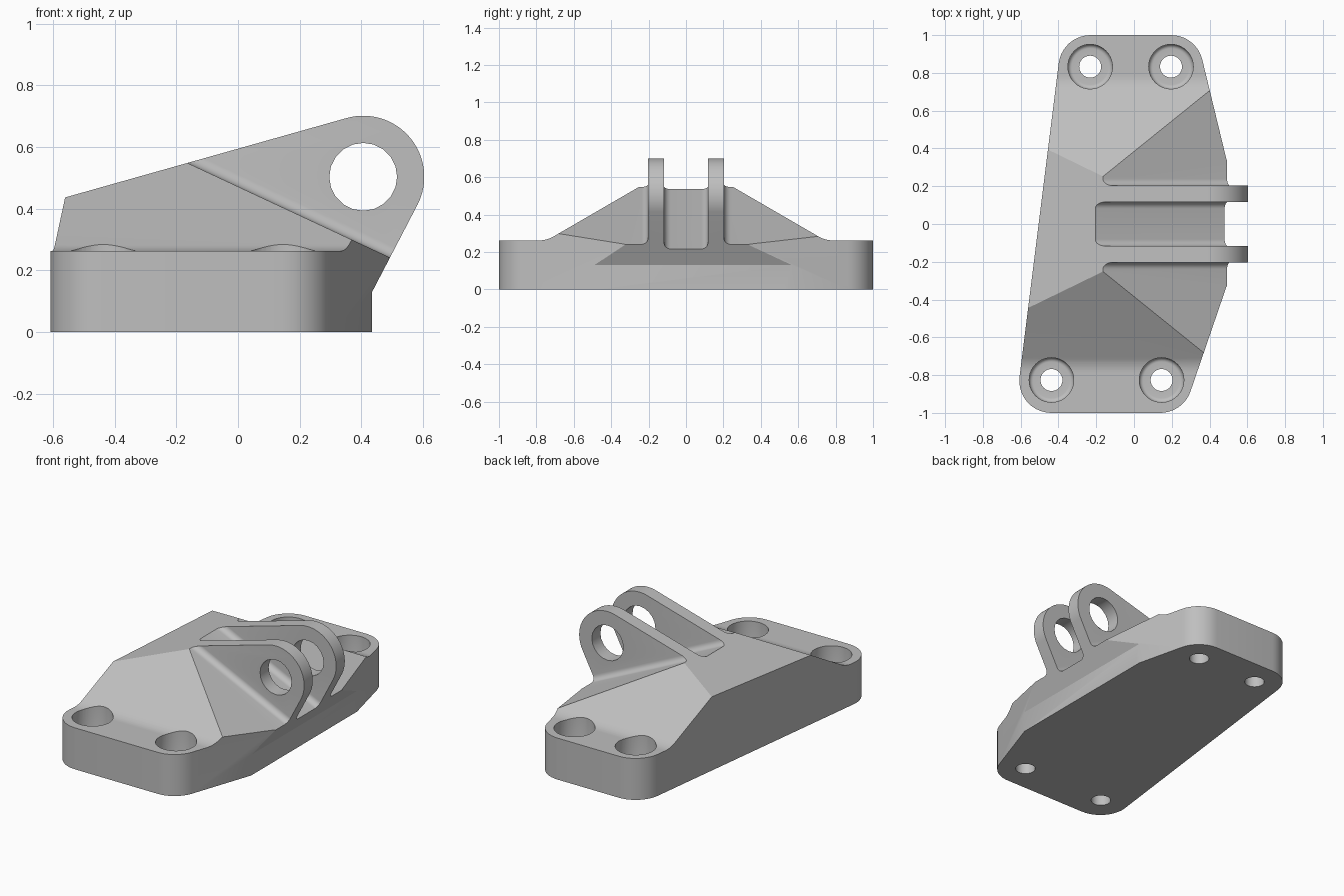
import bpy, bmesh, math
from mathutils import Vector, Matrix

cube = bpy.data.objects.get("Cube")
if cube:
    bpy.data.objects.remove(cube, do_unlink=True)

grey = bpy.data.materials.new("plain grey")
grey.use_nodes = True
grey.diffuse_color = (0.52, 0.52, 0.52, 1)
grey.node_tree.nodes["Principled BSDF"].inputs["Base Color"].default_value = (0.52, 0.52, 0.52, 1)


def rounded(corners, steps=10):
    """Outline from (x, y, radius) corners, each replaced by a tangent arc."""
    out = []
    for i, (x, y, r) in enumerate(corners):
        p = Vector((x, y))
        if r == 0:
            out.append(p)
            continue
        a = (Vector(corners[i - 1][:2]) - p).normalized()
        b = (Vector(corners[(i + 1) % len(corners)][:2]) - p).normalized()
        half = a.angle(b) / 2
        centre = p + (a + b).normalized() * r / math.sin(half)
        start = p + a * r / math.tan(half) - centre
        end = p + b * r / math.tan(half) - centre
        sweep = start.angle_signed(end)
        for k in range(steps + 1):
            out.append(centre + Matrix.Rotation(-sweep * k / steps, 2) @ start)
    return out


def prism(name, outline, origin, u, v, w):
    """Extrude a 2D outline lying in axes u, v from the origin along w."""
    bm = bmesh.new()
    o, u, v, w = map(Vector, (origin, u, v, w))
    face = bm.faces.new([bm.verts.new(o + u * p[0] + v * p[1]) for p in outline])
    ext = bmesh.ops.extrude_face_region(bm, geom=[face])
    bmesh.ops.translate(bm, vec=w, verts=[g for g in ext["geom"] if isinstance(g, bmesh.types.BMVert)])
    return finish(name, bm)


def lathe(name, profile, x, y, n=40):
    """Closed solid of revolution about a vertical axis."""
    bm = bmesh.new()
    rings = [[bm.verts.new((x + r * math.cos(math.tau * k / n), y + r * math.sin(math.tau * k / n), z))
              for k in range(n)] for r, z in profile]
    for lo, hi in zip(rings, rings[1:]):
        for k in range(n):
            bm.faces.new((lo[k], lo[(k + 1) % n], hi[(k + 1) % n], hi[k]))
    bm.faces.new(rings[0])
    bm.faces.new(rings[-1])
    return finish(name, bm)


def finish(name, bm):
    bmesh.ops.recalc_face_normals(bm, faces=bm.faces)
    mesh = bpy.data.meshes.new(name)
    bm.to_mesh(mesh)
    bm.free()
    mesh.materials.append(grey)
    obj = bpy.data.objects.new(name, mesh)
    bpy.context.collection.objects.link(obj)
    return obj


def combine(target, tool, operation):
    mod = target.modifiers.new("shape", 'BOOLEAN')
    mod.operation, mod.object, mod.solver = operation, tool, 'EXACT'
    bpy.context.view_layer.objects.active = target
    bpy.ops.object.modifier_apply(modifier=mod.name)
    bpy.data.objects.remove(tool, do_unlink=True)


X, Y, Z = (1, 0, 0), (0, 1, 0), (0, 0, 1)

# Footprint with rounded plate corners
R = 0.17
bracket = prism("bracket", rounded([
    (-0.63, -1, R), (0.26, -1, R), (0.49, -0.33, 0), (0.65, -0.32, 0),
    (0.65, 0.33, 0), (0.49, 0.34, 0), (0.33, 1, R), (-0.38, 1, R)]),
    (0, 0, 0), X, Y, (0, 0, 0.9))

# End profile: flat bolt flanges blending into sloping flanks
flank = [(1.2, 0, 0), (1.2, 0.262, 0), (0.745, 0.262, 0.16), (0.25, 0.549, 0), (0.25, 0.85, 0)]
ends = prism("end_profile", rounded(flank + [(-y, z, r) for y, z, r in reversed(flank)]),
             (-1, 0, 0), Y, Z, (2, 0, 0))
combine(bracket, ends, 'INTERSECT')

# Side profile: sloping roof, round lug tip and undercut nose
cx, cz, cr = 0.406, 0.503, 0.198
roof = math.atan(0.282)
nose = math.atan(0.5)
tip = []
for k in range(33):
    a = math.pi / 2 + roof + (-nose - math.pi / 2 - roof) * k / 32
    tip.append((cx + cr * math.cos(a), cz + cr * math.sin(a)))
roof_z = tip[0][1] + 0.282 * (-0.8 - tip[0][0])
side = prism("side_profile", [(-0.8, 0), (-0.8, roof_z)] + tip + [(0.435, 0.13), (0.435, 0)],
             (0, -1.2, 0), X, Z, (0, 2.4, 0))
combine(bracket, side, 'INTERSECT')

# Inclined pockets beside and between the lugs, with filleted floors
run = Vector((1, 0, -0.467)).normalized()
up = Vector((-run.z, 0, run.x))
fillet = 0.036


def pocket(name, corners, start_x, start_z):
    cutter = prism(name, rounded(corners, 8), Vector((start_x, 0, start_z)) - run * 0.5, Y, up, run * 1.8)
    combine(bracket, cutter, 'DIFFERENCE')


for s in (1, -1):
    pocket("side_pocket", [(s * 0.203, 0, fillet), (s * 1.3, 0, 0), (s * 1.3, 1, 0), (s * 0.203, 1, 0)],
           -0.16, 0.546)
pocket("centre_pocket", [(-0.117, 0, fillet), (0.117, 0, fillet), (0.117, 1, 0), (-0.117, 1, 0)],
       -0.2, 0.534)

# Pin hole through both lugs
pin = [(0.11 * math.cos(math.tau * k / 20), 0.11 * math.sin(math.tau * k / 20)) for k in range(20)]
combine(bracket, prism("pin_hole", pin, (cx, -0.5, cz), X, Z, (0, 1, 0)), 'DIFFERENCE')

# Counterbored bolt holes
floor, edge = 0.12, 0.022
bore = [(0.058, -0.1), (0.058, floor)]
for k in range(6):
    a = math.pi / 2 * k / 5
    bore.append((0.118 - edge + edge * math.sin(a), floor + edge - edge * math.cos(a)))
bore.append((0.118, 0.6))
for x, y in ((-0.232, 0.833), (0.196, 0.833), (-0.437, -0.826), (0.146, -0.826)):
    combine(bracket, lathe("bolt_hole", bore, x, y), 'DIFFERENCE')

# Smooth fillets, keep machined edges sharp
bpy.ops.object.select_all(action='DESELECT')
bracket.select_set(True)
bpy.context.view_layer.objects.active = bracket
bpy.ops.object.shade_smooth_by_angle(angle=math.radians(24))
